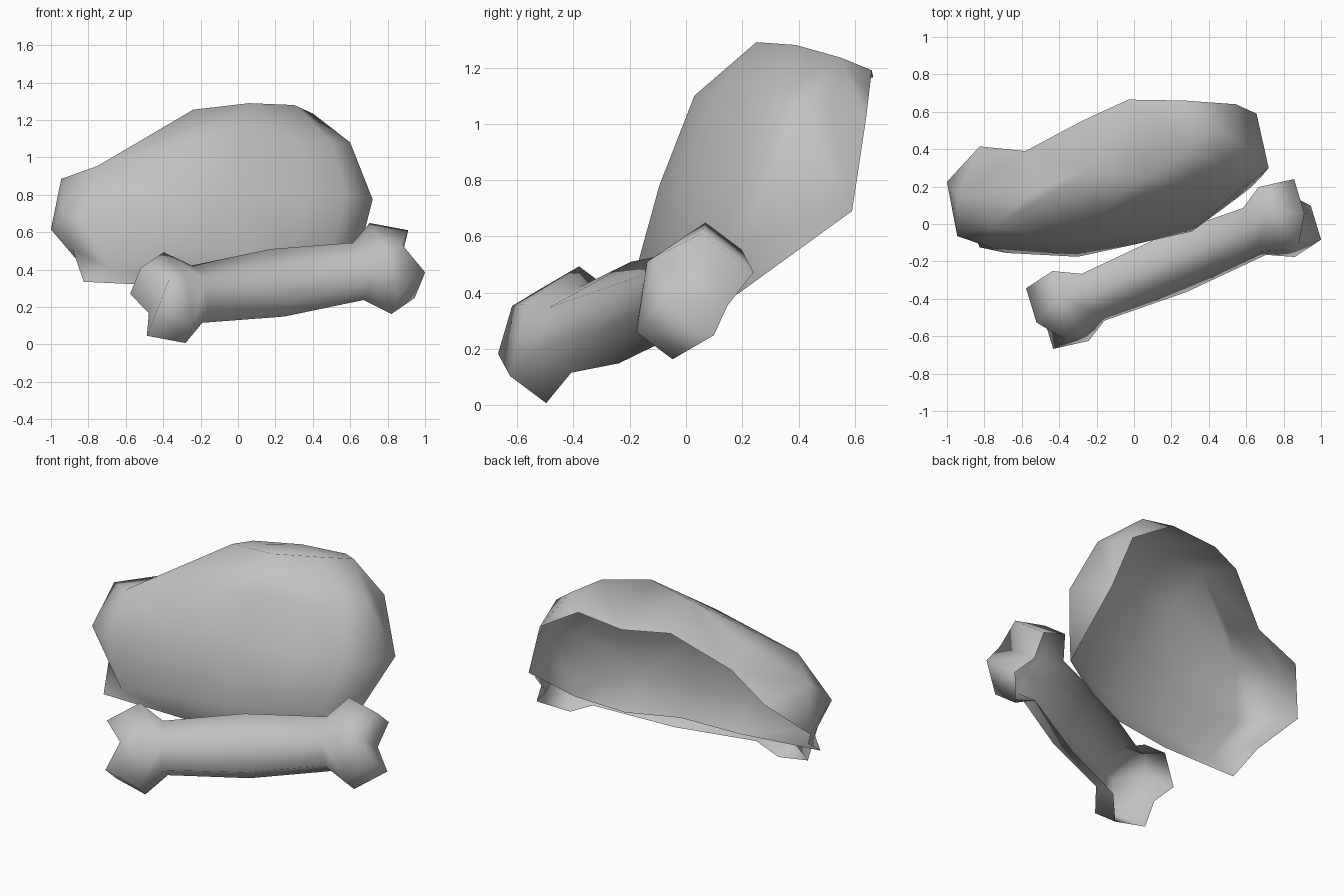
import bpy, bmesh
from mathutils import Vector

if "Cube" in bpy.data.objects:
    bpy.data.objects.remove(bpy.data.objects["Cube"])

grey = bpy.data.materials.new("plain_grey")
grey.diffuse_color = (0.54, 0.54, 0.54, 1)
grey.use_nodes = True
grey.node_tree.nodes["Principled BSDF"].inputs["Base Color"].default_value = grey.diffuse_color


def open_shell(name, sections, tips):
    """Skin open cross-sections into a hollow shell; a tip closes each end."""
    bm = bmesh.new()
    rings = [[bm.verts.new(p) for p in s] for s in sections]
    for a, b in zip(rings, rings[1:]):
        for i in range(len(a) - 1):
            p, q, r, s = a[i], a[i + 1], b[i + 1], b[i]
            # split each patch along its outward diagonal
            n = (r.co - p.co).cross(s.co - q.co)
            if (p.co + r.co - q.co - s.co).dot(n) < 0:
                p, q, r, s = q, r, s, p
            bm.faces.new((p, q, r))
            bm.faces.new((p, r, s))
    for ring, tip in ((rings[0][::-1], tips[0]), (rings[-1], tips[1])):
        t = bm.verts.new(tip)
        for i in range(len(ring) - 1):
            bm.faces.new((t, ring[i], ring[i + 1]))
    for f in bm.faces:
        f.smooth = True
    mesh = bpy.data.meshes.new(name)
    bm.to_mesh(mesh)
    bm.free()
    mesh.materials.append(grey)
    obj = bpy.data.objects.new(name, mesh)
    bpy.context.collection.objects.link(obj)
    return obj


# Large rounded body, narrow end to broad end.
# Each section: back top, top, upper front, middle front, lower front, back bottom
body = [
    [(-.825, .415, .82), (-.945, .15, .885), (-.945, .04, .79),
     (-.945, -.065, .70), (-.885, .02, .51), (-.86, .045, .45)],
    [(-.58, .39, .96), (-.52, .19, 1.03), (-.75, -.015, .955),
     (-.82, -.095, .66), (-.68, -.155, .41), (-.825, -.125, .335)],
    [(-.28, .55, 1.165), (-.24, .29, 1.255), (-.23, .03, 1.10),
     (-.35, -.095, .78), (-.30, -.175, .49), (-.30, -.09, .31)],
    [(-.03, .665, 1.165), (.06, .25, 1.29), (.03, .10, 1.10),
     (-.02, -.03, .83), (0, -.11, .50), (.07, -.05, .325)],
    [(.27, .66, 1.19), (.30, .39, 1.28), (.34, .20, 1.06),
     (.36, .09, .81), (.31, -.04, .52), (.36, .08, .33)],
    [(.41, .65, 1.105), (.40, .55, 1.235), (.50, .30, 1.08),
     (.58, .195, .80), (.50, .10, .50), (.50, .135, .365)],
    [(.545, .64, 1.02), (.575, .51, 1.052), (.60, .40, 1.08),
     (.72, .30, .775), (.67, .24, .58), (.62, .19, .40)],
]
open_shell("body", body, [(-1.0, .225, .615), (.655, .59, .69)])

# Bone: symmetric sections on its own tilted axes
centre = Vector((.21, -.208, .324))
along = Vector((.92, .375, .13)).normalized()
up = Vector((-.33, .5, .8))
up = (up - along * up.dot(along)).normalized()
out = along.cross(up)


def place(u, v, w):
    return centre + along * u + up * v + out * w


# distance along, half height, edge depth, back depth, middle distance, middle depth
half = [(.78, .14, .125, .11, .68, .20), (.60, .243, .09, .075, .58, .19),
        (.47, .14, .08, .06, .45, .14)]
profile = ([(-u, h, w, k, -m, d) for u, h, w, k, m, d in half]
           + [(0, .167, .09, .07, 0, .14)] + half[::-1])
bone = [[place(u, h, -k), place(u, h, w), place(m, 0, d),
         place(u, -h, w), place(u, -h, -k)] for u, h, w, k, m, d in profile]
open_shell("bone", bone, [place(-.72, 0, -.11), place(.72, 0, -.11)])
